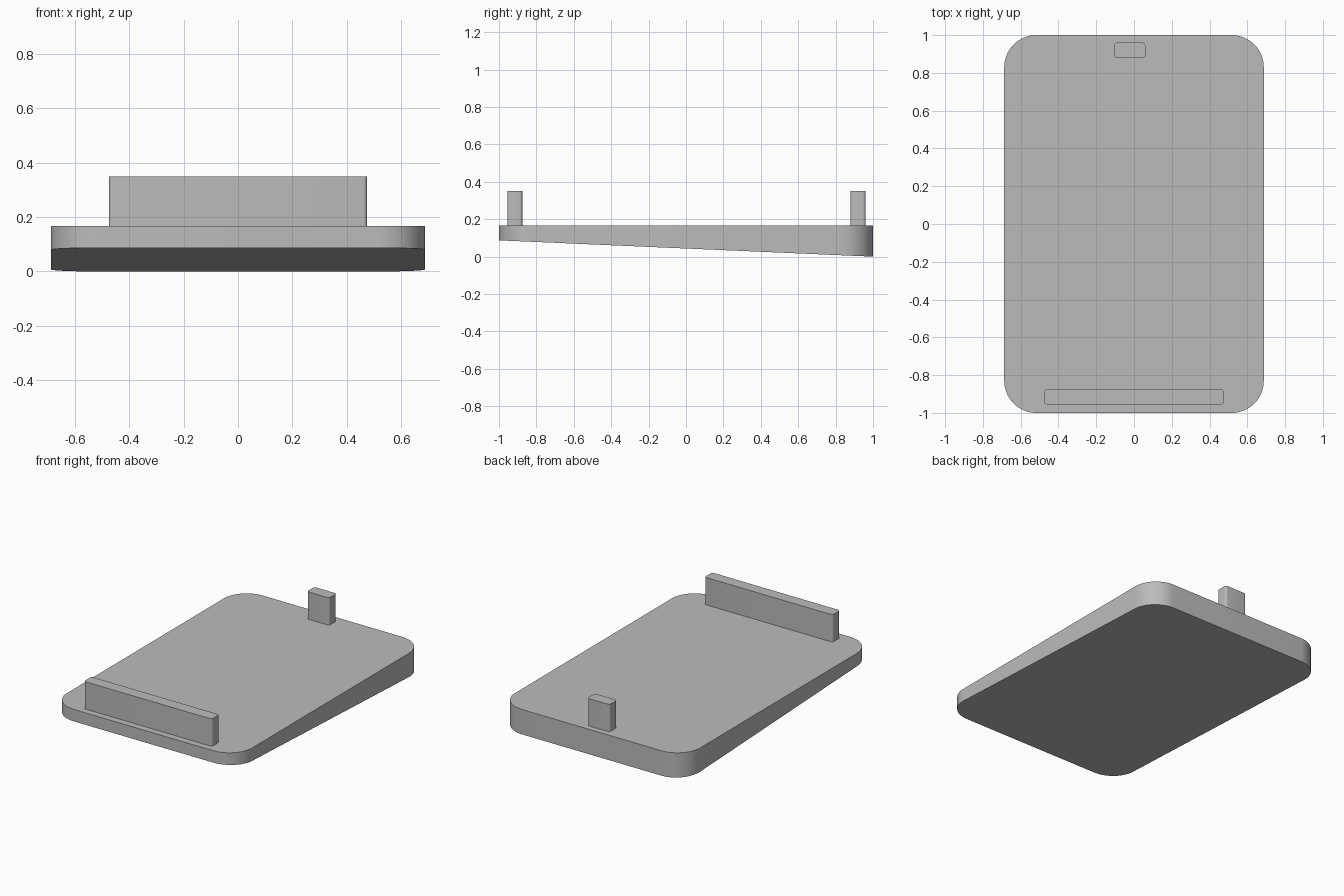
import bpy, bmesh, math

if "Cube" in bpy.data.objects:
    bpy.data.objects.remove(bpy.data.objects["Cube"], do_unlink=True)

grey = bpy.data.materials.new("plain grey")
grey.use_nodes = True
colour = (0.5, 0.5, 0.5, 1)
grey.diffuse_color = colour
grey.node_tree.nodes["Principled BSDF"].inputs["Base Color"].default_value = colour


def rounded_block(name, x, y, top, bottom, radius, steps):
    """Upright block with rounded corners; bottom(y) gives its underside height."""
    outline = []
    corners = [(x[1], y[1], 1, 1), (x[0], y[1], -1, 1),
               (x[0], y[0], -1, -1), (x[1], y[0], 1, -1)]
    for quarter, (cx, cy, sx, sy) in enumerate(corners):
        for i in range(steps + 1):
            a = (quarter + i / steps) * math.pi / 2
            outline.append((cx - sx * radius + radius * math.cos(a),
                            cy - sy * radius + radius * math.sin(a)))
    bm = bmesh.new()
    upper = [bm.verts.new((px, py, top)) for px, py in outline]
    lower = [bm.verts.new((px, py, bottom(py))) for px, py in outline]
    bm.faces.new(upper)
    bm.faces.new(lower[::-1])
    n = len(outline)
    for i in range(n):
        j = (i + 1) % n
        bm.faces.new((lower[i], lower[j], upper[j], upper[i]))
    mesh = bpy.data.meshes.new(name)
    bm.to_mesh(mesh)
    bm.free()
    mesh.materials.append(grey)
    obj = bpy.data.objects.new(name, mesh)
    bpy.context.collection.objects.link(obj)
    bpy.ops.object.select_all(action="DESELECT")
    obj.select_set(True)
    bpy.context.view_layer.objects.active = obj
    bpy.ops.object.shade_smooth_by_angle(angle=math.radians(35))
    return obj


plate_top = 0.167

# Wedge plate, thin at the front and thick at the back
rounded_block("base_plate", (-0.687, 0.687), (-1, 1), plate_top,
              lambda y: 0.0435 * (1 - y), 0.17, 16)

# Long front stop and small back post, standing on the plate
rounded_block("front_rail", (-0.475, 0.475), (-0.955, -0.875), 0.35,
              lambda y: plate_top, 0.015, 6)
rounded_block("back_post", (-0.105, 0.06), (0.88, 0.96), 0.35,
              lambda y: plate_top, 0.015, 6)
